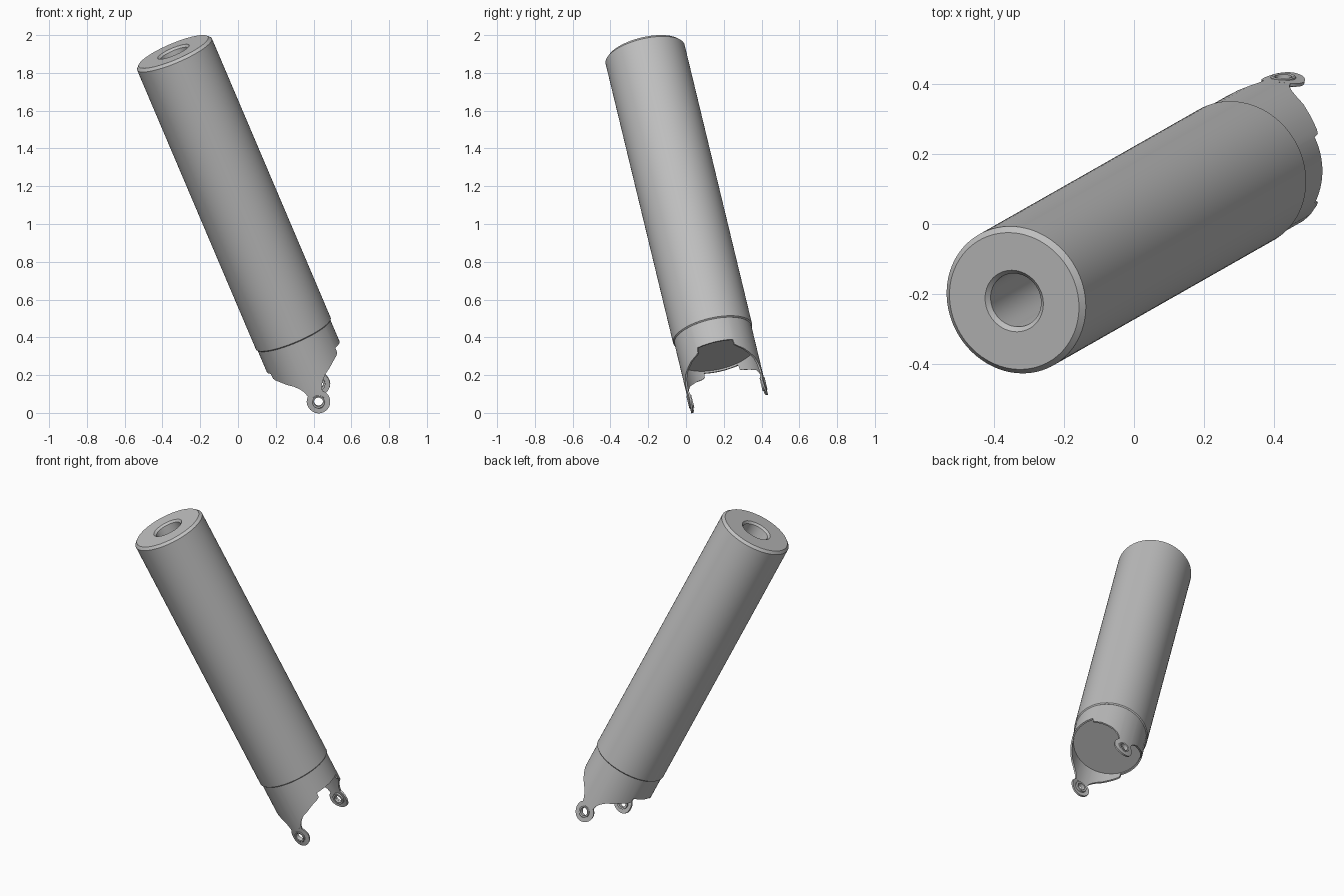
import bpy, bmesh, math
from mathutils import Matrix, Vector

if "Cube" in bpy.data.objects:
    bpy.data.objects.remove(bpy.data.objects["Cube"])

LENGTH, R_BODY, R_WALL, WALL = 1.667, 0.215, 0.204, 0.01
EYE_DEPTH, EYE_R, HOLE_R = 0.343, 0.062, 0.024

# Tilted frame: origin at the seam, local z along the tube, tabs on local +-y
axis = Vector((-0.382, -0.217, 0.898)).normalized()
side = Vector((0, axis.z, -axis.y)).normalized()
cross = side.cross(axis)
FRAME = Matrix((cross, side, axis)).transposed().to_4x4()
FRAME.translation = (0.295, 0.142, 0.415)

grey = bpy.data.materials.new("grey metal")
grey.use_nodes = True
grey.diffuse_color = (0.52, 0.52, 0.52, 1)
grey.node_tree.nodes["Principled BSDF"].inputs["Base Color"].default_value = grey.diffuse_color


def finish(name, bm, matrix, thickness=0):
    bmesh.ops.remove_doubles(bm, verts=bm.verts, dist=1e-5)
    bmesh.ops.recalc_face_normals(bm, faces=bm.faces)
    mesh = bpy.data.meshes.new(name)
    bm.to_mesh(mesh)
    bm.free()
    mesh.materials.append(grey)
    obj = bpy.data.objects.new(name, mesh)
    bpy.context.collection.objects.link(obj)
    obj.matrix_world = matrix
    bpy.ops.object.select_all(action='DESELECT')
    obj.select_set(True)
    bpy.context.view_layer.objects.active = obj
    if thickness:
        mod = obj.modifiers.new("wall", 'SOLIDIFY')
        mod.thickness, mod.offset = thickness, 0
        bpy.ops.object.modifier_apply(modifier=mod.name)
    bpy.ops.object.shade_smooth_by_angle(angle=math.radians(30))
    return obj


def lathe(name, profile, matrix, steps=96):
    bm = bmesh.new()
    verts = [bm.verts.new((r, 0, z)) for r, z in profile]
    edges = [bm.edges.new(pair) for pair in zip(verts, verts[1:])]
    bmesh.ops.spin(bm, geom=verts + edges, cent=(0, 0, 0), axis=(0, 0, 1),
                   angle=math.tau, steps=steps, use_duplicate=False)
    return finish(name, bm, matrix)


def wrap(s, t, turn=0.0):
    # Arc distance s from a tab centre and depth t below the seam
    a = s / R_WALL + turn
    return (R_WALL * math.sin(a), -R_WALL * math.cos(a), -t)


# Main tube with chamfered rim and blind bore
lathe("tube_body", [
    (0, 1.1), (0.078, 1.1), (0.078, LENGTH - 0.012), (0.09, LENGTH),
    (0.2, LENGTH), (R_BODY, LENGTH - 0.015), (R_BODY, 0.006),
    (0.209, 0), (0, 0)], FRAME)

# Plug closing the lower end
lathe("end_plug", [(0.2, 0.01), (0.2, -0.12), (0, -0.12)], FRAME)

# Collar wall whose lower edge sweeps down into two tabs
half = [(0.222, 0.13), (0.219, 0.158), (0.205, 0.167), (0.165, 0.182),
        (0.125, 0.204), (0.09, 0.222), (0.065, 0.245), (0.048, 0.27),
        (0.04, 0.3), (0.02, 0.3)]
quarter = R_WALL * math.pi / 2
rim = [(quarter + (0.222 - quarter) * i / 8, 0.13) for i in range(8)]
half = rim + half
edge = [(-s, t) for s, t in half] + [(0, 0.3)] + half[:0:-1]
bm = bmesh.new()
columns = []
for turn in (0, math.pi):
    for s, t in edge:
        columns.append([bm.verts.new(wrap(s, d, turn)) for d in (-0.01, t)])
for a, b in zip(columns, columns[1:] + columns[:1]):
    bm.faces.new((a[0], a[1], b[1], b[0]))
finish("collar", bm, FRAME, WALL)

# Round tab ends with eyelets
for label, turn in (("front", 0), ("back", math.pi)):
    bm = bmesh.new()
    n = 48
    rings = []
    for r in (HOLE_R, 0.04, EYE_R):
        rings.append([bm.verts.new(wrap(r * math.cos(k * math.tau / n),
                                        EYE_DEPTH + r * math.sin(k * math.tau / n), turn))
                      for k in range(n)])
    for p, q in zip(rings, rings[1:]):
        for k in range(n):
            m = (k + 1) % n
            bm.faces.new((p[k], p[m], q[m], q[k]))
    finish(label + "_tab_end", bm, FRAME, WALL)

    place = (FRAME @ Matrix.Rotation(turn, 4, 'Z')
             @ Matrix.Translation((0, -R_WALL, -EYE_DEPTH))
             @ Matrix.Rotation(math.pi / 2, 4, 'X'))
    lathe(label + "_eyelet", [
        (HOLE_R, -0.018), (0.036, -0.018), (0.036, 0.006), (0.032, 0.009),
        (HOLE_R, 0.007), (HOLE_R, -0.018)], place, 40)
